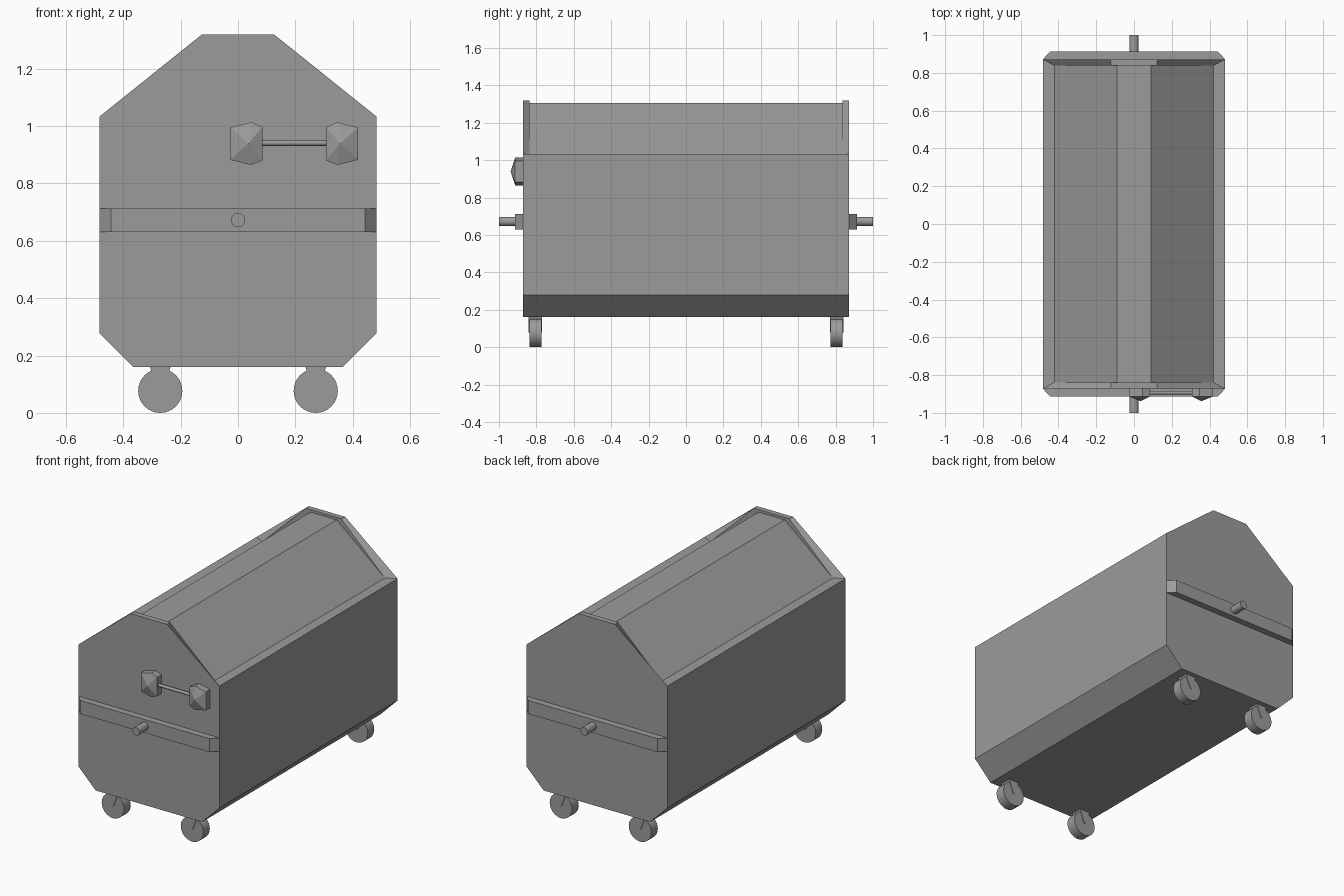
import bpy
import bmesh
import math
from mathutils import Matrix, Vector

cube = bpy.data.objects.get("Cube")
if cube:
    bpy.data.objects.remove(cube, do_unlink=True)

grey = bpy.data.materials.new("bin_grey")
grey.use_nodes = True
colour = (0.33, 0.33, 0.33, 1)
grey.diffuse_color = colour
grey.node_tree.nodes["Principled BSDF"].inputs["Base Color"].default_value = colour


def finish(name, bm):
    bmesh.ops.recalc_face_normals(bm, faces=bm.faces)
    mesh = bpy.data.meshes.new(name)
    bm.to_mesh(mesh)
    bm.free()
    mesh.materials.append(grey)
    obj = bpy.data.objects.new(name, mesh)
    bpy.context.collection.objects.link(obj)
    return obj


def loft(name, outline_a, y_a, outline_b, y_b, tip=None):
    """Join two matching x-z outlines; a tip replaces the second cap by a fan."""
    bm = bmesh.new()
    a = [bm.verts.new((x, y_a, z)) for x, z in outline_a]
    b = [bm.verts.new((x, y_b, z)) for x, z in outline_b]
    n = len(a)
    bm.faces.new(a)
    point = bm.verts.new(tip) if tip else None
    for i in range(n):
        j = (i + 1) % n
        bm.faces.new((a[i], a[j], b[j], b[i]))
        if point:
            bm.faces.new((b[i], b[j], point))
    if not point:
        bm.faces.new(b)
    return finish(name, bm)


def prism(name, outline, y_a, y_b):
    return loft(name, outline, y_a, outline, y_b)


def cylinder(name, centre, radius, depth, axis, sides):
    bm = bmesh.new()
    turn = Vector((0, 0, 1)).rotation_difference(Vector(axis)).to_matrix().to_4x4()
    bmesh.ops.create_cone(bm, cap_ends=True, segments=sides, radius1=radius,
                          radius2=radius, depth=depth,
                          matrix=Matrix.Translation(centre) @ turn)
    obj = finish(name, bm)
    for face in obj.data.polygons:
        face.use_smooth = len(face.vertices) == 4
    for edge in obj.data.edges:
        v1, v2 = (obj.data.vertices[k].co for k in edge.vertices)
        edge.use_edge_sharp = abs((v2 - v1).dot(Vector(axis))) < depth / 2
    return obj


def symmetric(half):
    return half + [(-x, z) for x, z in reversed(half)]


# Container body and the lid between the raised ends
END = 0.872
INNER = 0.838
RIM = 1.033
prism("body", symmetric([(0.365, 0.16), (0.483, 0.278), (0.483, RIM)]), -END, END)
prism("lid", symmetric([(0.42, RIM - 0.01), (0.42, RIM), (0.09, 1.305)]), -INNER, INNER)

for side, label in ((-1, "front"), (1, "back")):
    # Raised end with slanted inner edges
    loft(label + "_gable", symmetric([(0.483, RIM), (0.125, 1.32)]), side * END,
         symmetric([(0.42, RIM), (0.12, 1.32)]), side * INNER)

    # Rail with tapered ends, and lifting pin
    loft(label + "_rail", symmetric([(0.483, 0.63), (0.483, 0.713)]), side * END,
         symmetric([(0.443, 0.63), (0.443, 0.713)]), side * 0.913)
    cylinder(label + "_lifting_pin", (0, side * 0.935, 0.672), 0.025, 0.13, (0, 1, 0), 16)

    # Casters: wheel and wedge-shaped fork
    for across, hand in ((-1, "right"), (1, "left")):
        x, y = across * 0.271, side * 0.805
        name = label + "_" + hand
        cylinder(name + "_wheel", (x, y, 0.077), 0.077, 0.064, (0, 1, 0), 32)
        prism(name + "_fork", [(x - 0.037, 0.162), (x + 0.037, 0.162),
                               (x + 0.006, 0.078), (x - 0.006, 0.078)],
              y - 0.036, y + 0.036)

# Front handle: two pointed mounts joined by a bar
MID = 0.196
mount = [(0.223, 0.995), (0.15, 1.013), (0.111, 0.997),
         (0.111, 0.88), (0.15, 0.864), (0.223, 0.882)]
for across, hand in ((-1, "right"), (1, "left")):
    outline = [(MID + across * x, z) for x, z in mount]
    loft(hand + "_handle_mount", outline, -END, outline, -0.913,
         tip=(MID + across * 0.16, -0.938, 0.939))
cylinder("handle_bar", (MID, -0.893, 0.941), 0.01, 0.24, (1, 0, 0), 12)
